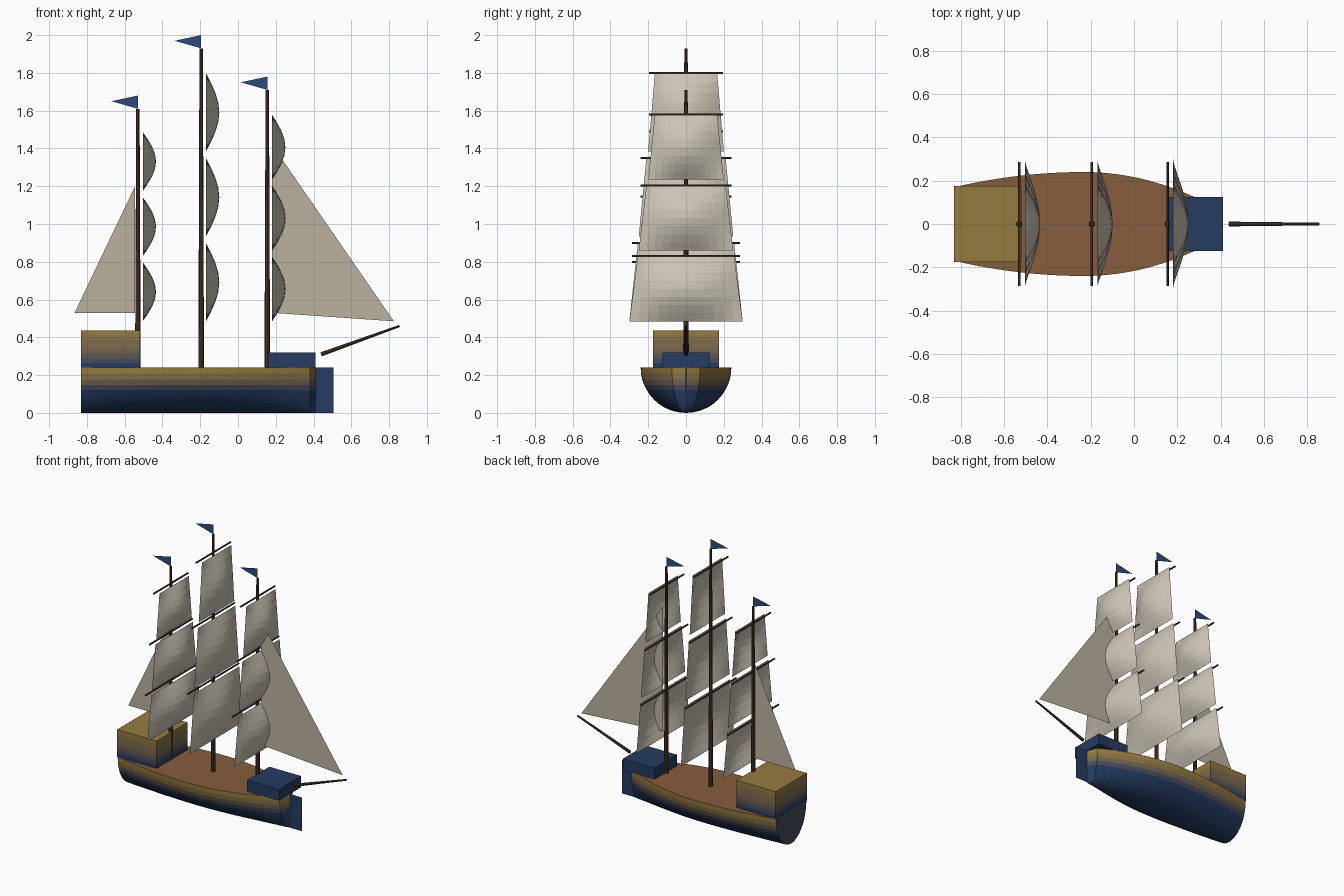
import bpy, bmesh, math
from mathutils import Vector

if "Cube" in bpy.data.objects:
    bpy.data.objects.remove(bpy.data.objects["Cube"])

NAVY, GOLD, DECK = (.018, .045, .12), (.30, .20, .05), (.24, .11, .045)


def mat(name, col):
    m = bpy.data.materials.get(name) or bpy.data.materials.new(name)
    m.diffuse_color = (*col, 1)
    m.use_nodes = True
    m.node_tree.nodes["Principled BSDF"].inputs["Base Color"].default_value = m.diffuse_color
    return m


def blend(t):
    """Paint step between navy (0) and gold (1)."""
    i = round(max(0, min(1, t)) * 6)
    return mat(f"paint_{i}", [a + (b - a) * i / 6 for a, b in zip(NAVY, GOLD)])


WOOD = mat("dark_wood", (.075, .04, .022))
SAIL = mat("canvas", (.60, .55, .46))
STAY = mat("stay_canvas", (.50, .45, .35))
FLAG = mat("flag_blue", (.025, .07, .21))
BLUE = mat("navy", NAVY)


def make(name, verts, faces, mats, fix=True):
    """Mesh object; mats holds one material, or one per face."""
    me = bpy.data.meshes.new(name)
    me.from_pydata(verts, [], faces)
    per_face = mats if isinstance(mats, list) else [mats] * len(faces)
    slots = list(dict.fromkeys(per_face))
    for m in slots:
        me.materials.append(m)
    for p, m in zip(me.polygons, per_face):
        p.material_index = slots.index(m)
    if fix:
        bm = bmesh.new()
        bm.from_mesh(me)
        bmesh.ops.recalc_face_normals(bm, faces=bm.faces)
        bm.to_mesh(me)
        bm.free()
    ob = bpy.data.objects.new(name, me)
    bpy.context.collection.objects.link(ob)
    return ob


def spar(name, a, b, r1, r2, sides=8):
    """Tapered round pole between two points."""
    a, b = Vector(a), Vector(b)
    q = (b - a).to_track_quat('Z', 'Y')
    verts = []
    for c, r in ((a, r1), (b, r2)):
        for i in range(sides):
            t = 2 * math.pi * i / sides
            verts.append(c + q @ Vector((r * math.cos(t), r * math.sin(t), 0)))
    faces = [(i, (i + 1) % sides, sides + (i + 1) % sides, sides + i) for i in range(sides)]
    faces += [tuple(range(sides))[::-1], tuple(range(sides, 2 * sides))]
    return make(name, verts, faces, WOOD)


def open_box(name, x0, x1, w, z0, z1, rows, paint):
    """Box without a bottom, sides cut in rows for the paint fade."""
    verts, faces, mats = [], [], []
    for k in range(rows + 1):
        z = z0 + (z1 - z0) * k / rows
        verts += [(x0, -w, z), (x1, -w, z), (x1, w, z), (x0, w, z)]
    for k in range(rows):
        for i in range(4):
            j = (i + 1) % 4
            faces.append((4 * k + i, 4 * k + j, 4 * k + 4 + j, 4 * k + 4 + i))
            mats.append(paint((k + .5) / rows))
    faces.append(tuple(range(4 * rows, 4 * rows + 4)))
    mats.append(paint(1))
    return make(name, verts, faces, mats)


def square_sail(name, x, z_top, z_bot, w_top, w_bot, nu=12, nv=8):
    """Sail billowing forward, pinned along all edges."""
    verts, faces = [], []
    for j in range(nv + 1):
        v = j / nv
        w = w_top + (w_bot - w_top) * v
        for i in range(nu + 1):
            u = i / nu
            belly = .07 * math.sin(math.pi * u) * math.sin(math.pi * v)
            verts.append((x + belly, w * (2 * u - 1), z_top + (z_bot - z_top) * v))
    for j in range(nv):
        for i in range(nu):
            k = j * (nu + 1) + i
            faces.append((k, k + nu + 1, k + nu + 2, k + 1))
    return make(name, verts, faces, SAIL, False)


def sheet(name, pts, m):
    """Flat piece on the centre line."""
    return make(name, [(x, 0, z) for x, z in pts], [tuple(range(len(pts)))], m, False)


# Hull: half-ellipse sections lofted from stern to bow
def half_width(x):
    d = x + .23
    return .24 - .07 * (d / .6) ** 2 if d < 0 else .24 * (1 - (d / .735) ** 2)


H, N, ST = .24, 24, 24
sections = [(x, half_width(x)) for x in (-.83 + 1.21 * i / ST for i in range(ST + 1))]
sections += [(.395, .04), (.41, .002)]
verts, faces, mats = [], [], []
for x, w in sections:
    for i in range(N + 1):
        t = math.pi * i / N
        verts.append((x, w * math.cos(t), H - H * math.sin(t)))
for s in range(len(sections) - 1):
    a, b = s * (N + 1), (s + 1) * (N + 1)
    for i in range(N):
        faces.append((a + i, a + i + 1, b + i + 1, b + i))
        z = H - H * math.sin(math.pi * (i + .5) / N)
        mats.append(blend((z - .125) / .075))
    faces.append((a, b, b + N, a + N))
    mats.append(mat("deck_wood", DECK))
faces.append(tuple(range(N + 1)))
mats.append(blend(.2))
make("hull", verts, faces, mats)
sheet("stem", [(.40, 0), (.505, 0), (.505, H), (.40, H)], BLUE)

# Raised decks
open_box("stern_castle", -.83, -.52, .175, H, .435, 8, lambda t: blend(t * 1.05))
open_box("forecastle", .16, .41, .125, H, .32, 1, lambda t: BLUE)

# Masts: x, mast top, then (yard height, sail foot) from top to bottom
rigs = {
    "mizzen": (-.53, 1.61, ((1.49, 1.175), (1.145, .83), (.80, .485))),
    "main": (-.195, 1.93, ((1.80, 1.385), (1.35, .935), (.90, .485))),
    "fore": (.155, 1.71, ((1.58, 1.235), (1.205, .86), (.83, .485))),
}
for name, (x, top, tiers) in rigs.items():
    spar(f"{name}_mast", (x, 0, H), (x, 0, top), .015, .009)
    for k, (zy, zf) in enumerate(tiers):
        half = .195 + .046 * k
        spar(f"{name}_yard_{k}", (x, -half, zy), (x, half, zy), .006, .006, 6)
        square_sail(f"{name}_sail_{k}", x + .026, zy - .003, zf,
                    .165 + .045 * k, .20 + .05 * k)
    sheet(f"{name}_flag", [(x, top), (x, top + .07), (x - .14, top + .04)], FLAG)

# Bowsprit and fore-and-aft sails
spar("bowsprit", (.44, 0, .31), (.855, 0, .46), .011, .006)
sheet("jib", [(.18, .53), (.825, .485), (.18, 1.42)], STAY)
sheet("spanker", [(-.545, .53), (-.545, 1.20), (-.865, .53)], STAY)
